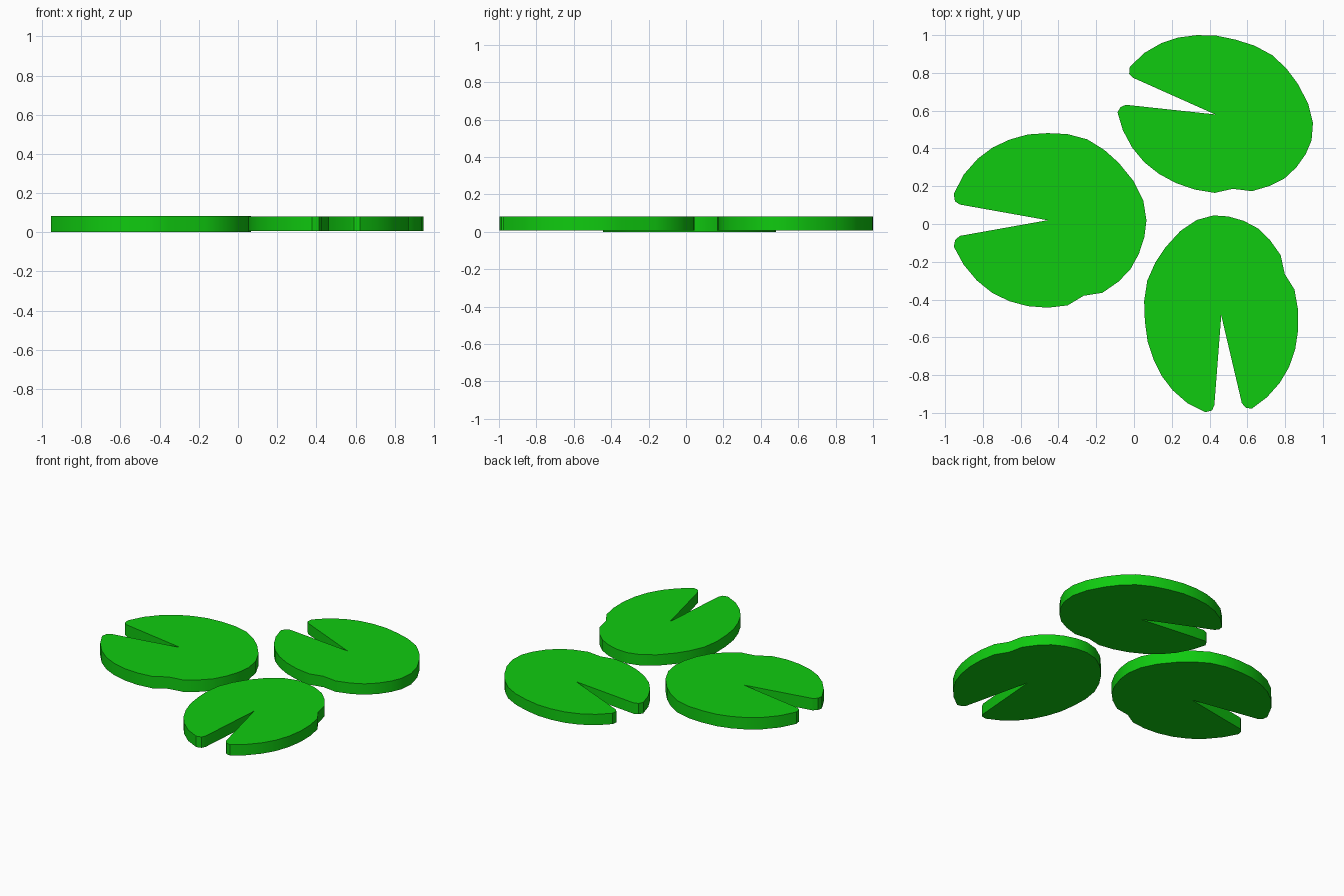
import bpy, bmesh, math
from mathutils import Matrix, Vector

if "Cube" in bpy.data.objects:
    bpy.data.objects.remove(bpy.data.objects["Cube"])

green = bpy.data.materials.new("lily_green")
green.diffuse_color = (0.005, 0.60, 0.005, 1)
green.use_nodes = True
green.node_tree.nodes["Principled BSDF"].inputs["Base Color"].default_value = green.diffuse_color

# Pad outline around the notch point, anticlockwise; the notch opens to -x
OUTLINE = [
    (0, 0), (-.465, -.083), (-.49, -.105), (-.497, -.14), (-.445, -.235),
    (-.375, -.319), (-.296, -.383), (-.205, -.428), (-.105, -.455), (0, -.463),
    (.105, -.451), (.19, -.4), (.29, -.384), (.375, -.325), (.438, -.26),
    (.483, -.178), (.512, -.088), (.523, 0), (.506, .104), (.455, .207),
    (.375, .305), (.3, .372), (.21, .428), (.105, .456), (0, .461),
    (-.105, .454), (-.201, .427), (-.291, .385), (-.37, .326), (-.444, .242),
    (-.497, .14), (-.491, .1), (-.465, .083)]


def lily_pad(name, centre, angle, scale, z0, z1):
    """Extruded pad: stretch the outline, turn it, then move it."""
    turn = Matrix.Rotation(math.radians(angle), 2)
    bm = bmesh.new()
    verts = []
    for u, v in OUTLINE:
        p = turn @ Vector((u * scale[0], v * scale[1])) + Vector(centre)
        verts.append(bm.verts.new((p.x, p.y, z0)))
    base = bm.faces.new(verts)
    ext = bmesh.ops.extrude_face_region(bm, geom=[base], use_keep_orig=True)
    for g in ext["geom"]:
        if isinstance(g, bmesh.types.BMVert):
            g.co.z = z1
    bmesh.ops.recalc_face_normals(bm, faces=bm.faces)
    mesh = bpy.data.meshes.new(name)
    bm.to_mesh(mesh)
    bm.free()
    mesh.materials.append(green)
    obj = bpy.data.objects.new(name, mesh)
    bpy.context.collection.objects.link(obj)
    # Smooth rim, crisp top and notch edges
    bpy.ops.object.select_all(action='DESELECT')
    obj.select_set(True)
    bpy.context.view_layer.objects.active = obj
    bpy.ops.object.shade_smooth_by_angle(angle=math.radians(30))


lily_pad("lily_pad_left", (-.457, .02), 0, (1, 1), 0, .082)
lily_pad("lily_pad_back", (.43, .58), -15.1, (1.01, .89), .006, .081)
lily_pad("lily_pad_front", (.462, -.484), 94.4, (1.015, .88), .006, .081)
